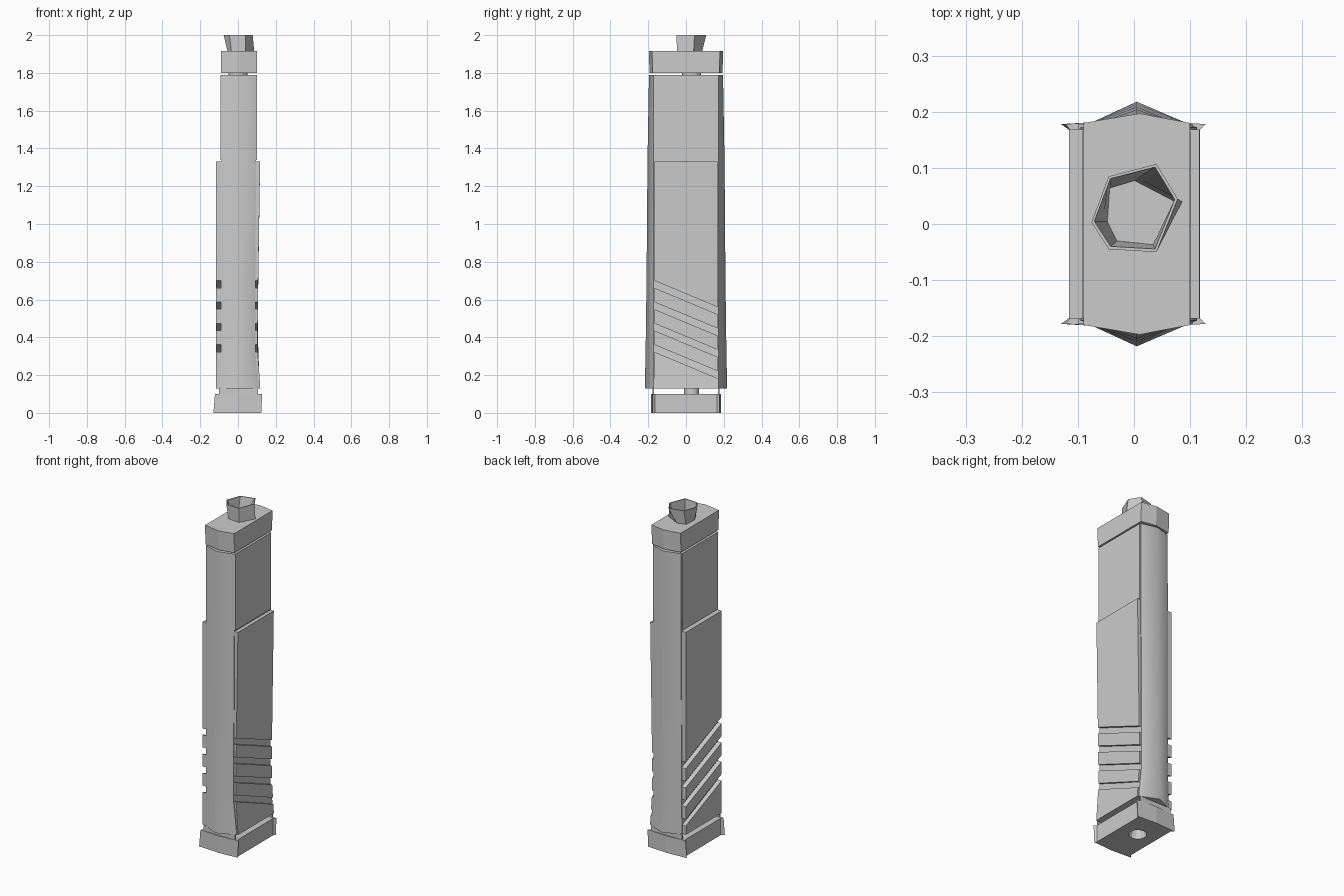
import bpy, bmesh, math

if "Cube" in bpy.data.objects:
    bpy.data.objects.remove(bpy.data.objects["Cube"])


def finish(name, bm, smooth=None):
    bmesh.ops.remove_doubles(bm, verts=bm.verts, dist=1e-5)
    bmesh.ops.recalc_face_normals(bm, faces=bm.faces)
    me = bpy.data.meshes.new(name)
    bm.to_mesh(me)
    bm.free()
    ob = bpy.data.objects.new(name, me)
    bpy.context.collection.objects.link(ob)
    if smooth:
        bpy.ops.object.select_all(action='DESELECT')
        ob.select_set(True)
        bpy.context.view_layer.objects.active = ob
        bpy.ops.object.shade_smooth_by_angle(angle=math.radians(smooth))
    return ob


def loft(name, rings, caps=True, closed=False, smooth=None):
    """Skin a stack of equal-length point rings."""
    bm = bmesh.new()
    rows = [[bm.verts.new(p) for p in r] for r in rings]
    n = len(rows[0])
    pairs = list(zip(rows, rows[1:])) + ([(rows[-1], rows[0])] if closed else [])
    for a, b in pairs:
        for i in range(n):
            bm.faces.new((a[i], a[(i + 1) % n], b[(i + 1) % n], b[i]))
    if caps and not closed:
        bm.faces.new(rows[0])
        bm.faces.new(rows[-1])
    return finish(name, bm, smooth)


def hexa(z, xl, xr, y, peak, px=0.0):
    return [(xl, -y, z), (px, -peak, z), (xr, -y, z),
            (xr, y, z), (px, peak, z), (xl, y, z)]


def circle(r, z, n=12, cx=0.0, cy=0.03):
    return [(cx + r * math.cos(2 * math.pi * i / n),
             cy + r * math.sin(2 * math.pi * i / n), z) for i in range(n)]


# main body with ridged front and back
loft("body_core", [hexa(0.13, -0.095, 0.112, 0.172, 0.218, 0.005),
                   hexa(0.32, -0.09, 0.092, 0.172, 0.214, 0.005),
                   hexa(0.70, -0.09, 0.092, 0.172, 0.209, 0.005),
                   hexa(1.33, -0.088, 0.096, 0.172, 0.204, 0.005),
                   hexa(1.79, -0.086, 0.096, 0.172, 0.196, 0.005)], smooth=58)


# side panels, split by slanted grooves
def outer(side, z):
    if side < 0:
        return -0.116
    pts = [(0.13, 0.118), (0.35, 0.103), (0.70, 0.107), (1.33, 0.117), (2, 0.117)]
    for (z0, x0), (z1, x1) in zip(pts, pts[1:]):
        if z <= z1:
            return x0 + (x1 - x0) * (z - z0) / (z1 - z0)


drop, wid, pitch, top = 0.14, 0.038, 0.113, 0.70
slabs = [(1.33, 1.33, top, top - drop)]
for i in range(3):
    hi = top - wid - pitch * i
    lo = top - pitch * (i + 1)
    slabs.append((hi, hi - drop, lo, lo - drop))
hi = top - wid - pitch * 3
slabs.append((hi, hi - drop, 0.13, 0.13))
for side, label in ((-1, "left"), (1, "right")):
    for k, (a, b, c, d) in enumerate(slabs):
        yz = [(-0.168, a), (0.168, b), (0.168, d), (-0.168, c)]
        loft(f"{label}_grip_panel_{k}",
             [[(side * 0.085, y, z) for y, z in yz],
              [(outer(side, z), y, z) for y, z in yz]])
    # upper panel, nearly flush with the core
    xo = -0.092 if side < 0 else 0.101
    yz = [(-0.168, 1.79), (0.165, 1.79), (0.165, 1.338), (-0.168, 1.338)]
    loft(f"{label}_upper_panel", [[(side * 0.08, y, z) for y, z in yz],
                                  [(xo, y, z) for y, z in yz]])

# top cap
loft("top_cap", [hexa(1.80, -0.09, 0.1, 0.176, 0.193, 0.01),
                 hexa(1.915, -0.09, 0.1, 0.18, 0.197, 0.01)])
loft("cap_neck", [circle(0.05, 1.78), circle(0.05, 1.81)])

# hollow faceted nozzle, wider at the rim
rim = [(-0.076, 0.003), (-0.045, 0.085), (0.04, 0.107),
       (0.078, 0.045), (0.04, -0.05), (-0.045, -0.045)]
foot = [(-0.055, 0.0), (-0.05, 0.07), (0.0, 0.085),
        (0.086, 0.04), (0.04, -0.048), (-0.035, -0.04)]


def inset(pts, f, z):
    return [(x * f, 0.028 + (y - 0.028) * f, z) for x, y in pts]


loft("nozzle", [inset(foot, 1, 1.912), inset(rim, 1, 2.0),
                inset(rim, 0.93, 2.0), inset(foot, 0.85, 1.912)], closed=True)


# base with flared corner fins
def base_ring(z, xl, xr):
    return [(xl, -0.178, z), (0.0, -0.186, z), (xr, -0.178, z),
            (0.115, -0.165, z), (0.115, 0.165, z), (xr, 0.178, z),
            (0.0, 0.186, z), (xl, 0.178, z),
            (-0.112, 0.165, z), (-0.112, -0.165, z)]


base = loft("base", [base_ring(0.0, -0.13, 0.123), base_ring(0.10, -0.122, 0.128)])

# conical socket under the base
cut = loft("socket_cutter", [circle(0.052, -0.02), circle(0.035, 0.07)])
cut.hide_render = True
cut.hide_viewport = True
mod = base.modifiers.new("socket", 'BOOLEAN')
mod.object = cut
mod.operation = 'DIFFERENCE'
mod.solver = 'EXACT'

# stem and thin skirts bridging base and body
loft("base_stem", [circle(0.04, 0.09), circle(0.04, 0.14)], smooth=40)
for s, label in ((-1, "front"), (1, "back")):
    loft(f"{label}_skirt", [[(x, s * y, z) for x, y in
                             ((-0.1, 0.17), (0.105, 0.17), (0.105, 0.178), (-0.1, 0.178))]
                            for z in (0.098, 0.132)])
